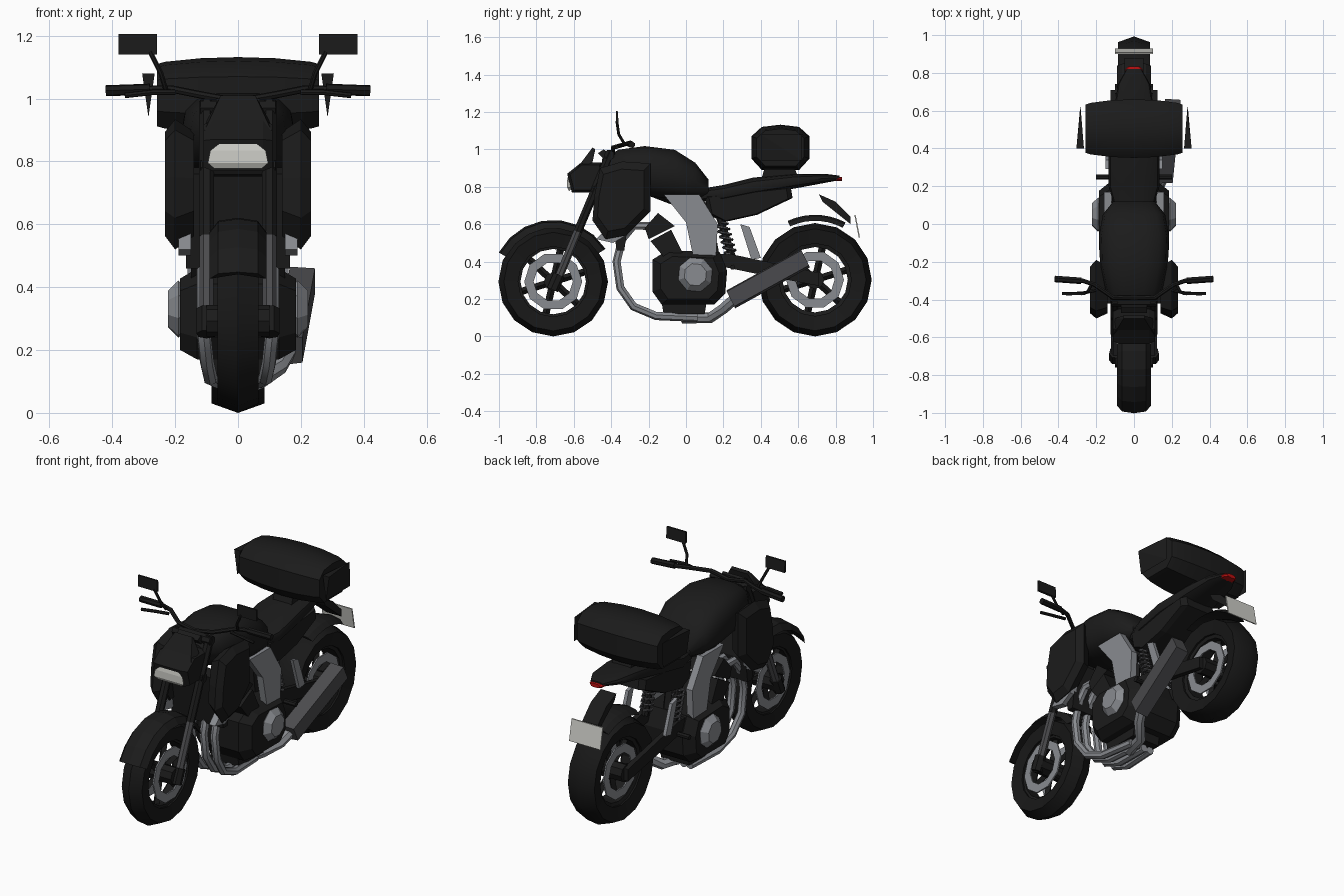
import bpy
import bmesh
from math import sin, cos, pi, radians, copysign
from mathutils import Vector

default_cube = bpy.data.objects.get("Cube")
if default_cube:
    bpy.data.objects.remove(default_cube, do_unlink=True)


def material(name, red, green, blue):
    mat = bpy.data.materials.new(name)
    mat.use_nodes = True
    mat.diffuse_color = (red, green, blue, 1)
    shader = mat.node_tree.nodes["Principled BSDF"]
    shader.inputs["Base Color"].default_value = (red, green, blue, 1)
    shader.inputs["Roughness"].default_value = .6
    return mat


BLACK = material("black paint", .011, .011, .011)
RUBBER = material("black rubber", .009, .009, .009)
STEEL = material("dark steel", .07, .07, .075)
SILVER = material("silver metal", .25, .26, .28)
WHITE = material("lamp white", .62, .62, .58)
RED = material("tail lamp red", .5, .005, .005)


def finish(name, bm, mat, mirror=False, smooth=False):
    """Turn a bmesh into an object, optionally with its mirror image in x."""
    if mirror:
        copied = bmesh.ops.duplicate(bm, geom=bm.verts[:] + bm.edges[:] + bm.faces[:])
        for item in copied["geom"]:
            if isinstance(item, bmesh.types.BMVert):
                item.co.x = -item.co.x
    bmesh.ops.recalc_face_normals(bm, faces=bm.faces[:])
    mesh = bpy.data.meshes.new(name)
    bm.to_mesh(mesh)
    bm.free()
    mesh.materials.append(mat)
    obj = bpy.data.objects.new(name, mesh)
    bpy.context.scene.collection.objects.link(obj)
    if smooth:
        bpy.ops.object.select_all(action="DESELECT")
        obj.select_set(True)
        bpy.context.view_layer.objects.active = obj
        bpy.ops.object.shade_smooth_by_angle(angle=radians(40))
    return obj


def loft(name, rings, mat, closed=False, **options):
    """Skin a row of rings with equal point counts."""
    bm = bmesh.new()
    rows = [[bm.verts.new(point) for point in ring] for ring in rings]
    pairs = list(zip(rows, rows[1:]))
    if closed:
        pairs.append((rows[-1], rows[0]))
    else:
        bm.faces.new(rows[0])
        bm.faces.new(rows[-1])
    for a, b in pairs:
        for i in range(len(a)):
            bm.faces.new((a[i - 1], a[i], b[i], b[i - 1]))
    return finish(name, bm, mat, **options)


def prism(name, outline, xs, mat, inset=1, **options):
    """Side outline in (y, z) spanning the x values; the end rings shrink by inset."""
    cy = sum(p[0] for p in outline) / len(outline)
    cz = sum(p[1] for p in outline) / len(outline)
    rings = []
    for i, x in enumerate(xs):
        s = inset if i in (0, len(xs) - 1) else 1
        rings.append([(x, cy + (y - cy) * s, cz + (z - cz) * s) for y, z in outline])
    return loft(name, rings, mat, **options)


def tube(name, path, radius, mat, sides=7, **options):
    points = [Vector(p) for p in path]
    rings = []
    for i, p in enumerate(points):
        along = (points[min(i + 1, len(points) - 1)] - points[max(i - 1, 0)]).normalized()
        helper = Vector((1, 0, 0)) if abs(along.x) < .8 else Vector((0, 0, 1))
        u = along.cross(helper).normalized()
        v = along.cross(u)
        turns = [2 * pi * k / sides for k in range(sides)]
        rings.append([p + radius * (u * cos(t) + v * sin(t)) for t in turns])
    return loft(name, rings, mat, smooth=True, **options)


def hull(name, points, mat, **options):
    bm = bmesh.new()
    for p in points:
        bm.verts.new(p)
    bmesh.ops.convex_hull(bm, input=bm.verts[:])
    return finish(name, bm, mat, **options)


def oval(y, half, low, high, count=14):
    """Rounded cross-section across the bike at depth y."""
    ring = []
    for k in range(count):
        c, s = cos(2 * pi * k / count), sin(2 * pi * k / count)
        c, s = (copysign(abs(v) ** .7, v) for v in (c, s))
        ring.append((half * c, y, (low + high) / 2 + (high - low) / 2 * s))
    return ring


def arc(name, centre, section, start, end, steps, mat, closed=False, **options):
    """Sweep an (x, radius) section about the wheel axle."""
    rings = []
    for k in range(steps if closed else steps + 1):
        t = radians(start + (end - start) * k / steps)
        rings.append([(x, centre[0] + r * cos(t), centre[1] + r * sin(t)) for x, r in section])
    return loft(name, rings, mat, closed=closed, **options)


# Wheels: tyre, rim, brake discs, hub and spokes
def wheel(side, centre, radius, half):
    def ring(part, section, mat, steps=16, **options):
        arc(side + part, centre, section, 0, 360, steps, mat, closed=True, **options)
    tread = [(-half, radius * .9), (0, radius), (half, radius * .9)]
    bead = [(half * .8, radius * .64), (-half * .8, radius * .64)]
    ring("_tyre", tread + bead, RUBBER, smooth=True)
    ring("_rim", [(-half * .7, .2), (half * .7, .2), (half * .6, .175), (-half * .6, .175)], BLACK)
    ring("_disc", [(.055, .155), (.063, .155), (.063, .105), (.055, .105)], SILVER, 10, mirror=True)
    tube(side + "_hub", [(-.1, *centre), (.1, *centre)], .05, BLACK, sides=8)
    for k in range(6):
        t = 2 * pi * k / 6 + .3
        ends = [(0, centre[0] + r * cos(t), centre[1] + r * sin(t)) for r in (.03, .19)]
        tube(side + "_spoke", ends, .019, BLACK, sides=4)


FRONT, REAR = (-.71, .293), (.69, .303)
wheel("front", FRONT, .293, .065)
wheel("rear", REAR, .303, .085)


# Mudguards
def mudguard(name, centre, half, low, high, start, end):
    section = [(-half, low), (-half * .7, high - .01), (0, high), (half * .7, high - .01),
               (half, low), (0, high - .015)]
    arc(name, centre, section, start, end, 7, BLACK)


mudguard("front_mudguard", FRONT, .09, .285, .33, 32, 152)
mudguard("rear_mudguard", REAR, .09, .315, .347, 62, 115)
prism("plate_bracket", [(.71, .76), (.8, .72), (.88, .64), (.88, .6), (.73, .72)], (-.05, .05), BLACK)
prism("number_plate", [(.90, .65), (.907, .65), (.93, .53), (.923, .53)], (-.1, .1), WHITE)

# Front fork and yokes
tube("fork_slider", [(.1, -.7, .27), (.1, -.56, .61)], .023, STEEL, mirror=True)
tube("fork_foot", [(.1, -.715, .25), (.1, -.68, .33)], .033, BLACK, mirror=True)
tube("fork_tube", [(.1, -.58, .56), (.1, -.4, .99)], .024, BLACK, mirror=True)
for name, y, z in (("lower_yoke", -.48, .78), ("upper_yoke", -.41, .97)):
    tube(name, [(-.12, y, z), (.12, y, z)], .028, BLACK)

# Headlamp, cowl and instruments
prism("headlamp_shell", [(-.635, .87), (-.56, .93), (-.45, .93), (-.44, .82), (-.5, .77), (-.61, .77)],
      (-.11, -.08, .08, .11), BLACK, inset=.85)
hull("headlamp_lens", [(s * x, y, z) for s in (-1, 1) for x, y, z in (
    (.05, -.63, .862), (.088, -.635, .835), (.096, -.635, .795), (.075, -.625, .777), (.07, -.6, .8))], WHITE)
hull("cowl", [(s * x, y, z) for s in (-1, 1) for x, y, z in (
    (.11, -.59, .89), (.1, -.5, .93), (.055, -.5, 1.01), (.055, -.485, 1.0))], BLACK)
prism("instruments", [(-.47, .98), (-.44, 1.0), (-.4, .97), (-.43, .94)], (-.07, .07), BLACK)

# Handlebar, levers and mirrors
tube("handlebar", [(0, -.39, .99), (.11, -.39, 1.01), (.21, -.32, 1.03), (.27, -.3, 1.03), (.3, -.3, 1.025)],
     .012, BLACK, mirror=True)
tube("grip", [(.28, -.3, 1.03), (.42, -.29, 1.025)], .018, RUBBER, mirror=True)
tube("lever", [(.2, -.35, 1.02), (.27, -.365, 1.02), (.36, -.37, 1.01)], .009, BLACK, mirror=True)
tube("mirror_stem", [(.23, -.33, 1.03), (.245, -.36, 1.08), (.28, -.37, 1.15)], .008, BLACK, mirror=True)
prism("mirror", [(-.375, 1.14), (-.36, 1.14), (-.365, 1.205), (-.375, 1.205)], (.257, .38), BLACK, mirror=True)

# Fuel tank, seat and tail
loft("fuel_tank", [oval(*row) for row in (
    (-.45, .09, .86, .95), (-.36, .15, .79, 1.0), (-.22, .18, .75, 1.02), (-.06, .185, .73, 1.0),
    (.05, .165, .73, .93), (.12, .11, .74, .84))], BLACK, smooth=True)
loft("seat", [oval(*row) for row in (
    (.08, .1, .72, .79), (.2, .135, .72, .81), (.36, .135, .75, .85), (.58, .11, .79, .87),
    (.74, .085, .82, .87), (.82, .04, .835, .86))], BLACK, smooth=True)
prism("tail_panel", [(.1, .75), (.56, .8), (.57, .74), (.38, .65), (.2, .61), (.12, .65)],
      (-.12, -.09, .09, .12), BLACK, inset=.9)
loft("tail_lamp", [oval(y, w, .83, .853, 8) for y, w in ((.79, .05), (.82, .045), (.835, .03))], RED)


# Luggage box with slanted end plates
def box_ring(x, s):
    corners = [(.155, .06), (.155, -.06), (.1, -.12), (-.1, -.12), (-.155, -.06),
               (-.155, .06), (-.1, .11), (0, .122), (.1, .11)]
    return [(x, .505 + y * s, 1.01 + z * s) for y, z in corners]


loft("luggage_box", [box_ring(x, s) for x, s in (
    (-.258, .82), (-.23, .88), (-.12, .97), (0, 1), (.12, .97), (.23, .88), (.258, .82))], BLACK, smooth=True)
hull("box_end_plate", [(.265, .4, 1.08), (.305, .4, 1.08), (.285, .4, .94), (.285, .62, .94),
                       (.283, .62, 1.08)], BLACK, mirror=True)
prism("box_mount", [(.4, .83), (.6, .85), (.58, .9), (.42, .9)], (-.06, .06), BLACK)

# Radiator and side shrouds
prism("radiator", [(-.42, .76), (-.36, .78), (-.31, .6), (-.33, .46), (-.37, .46)], (-.165, .165), BLACK)
prism("shroud", [(-.46, .9), (-.34, .935), (-.19, .925), (-.19, .67), (-.32, .54), (-.43, .52), (-.5, .62), (-.49, .75)],
      (.14, .2, .232), BLACK, inset=.8, mirror=True)
prism("shroud_trim", [(-.48, .52), (-.4, .6), (-.3, .63), (-.32, .54), (-.39, .5)], (.15, .19), SILVER, mirror=True)

# Frame plates and foot peg brackets
prism("frame_plate", [(-.12, .76), (.07, .76), (.17, .6), (.16, .42), (.04, .42), (0, .61)],
      (.12, .16), SILVER, mirror=True)
prism("peg_bracket", [(.29, .6), (.34, .585), (.4, .42), (.35, .41)], (.13, .15), SILVER, mirror=True)
tube("frame_spine", [(0, -.44, .93), (0, -.2, .8), (0, .1, .68), (0, .14, .42)], .045, BLACK)
tube("foot_peg", [(.12, .25, .37), (.2, .25, .37)], .014, BLACK, mirror=True)

# Engine
prism("crankcase", [(-.18, .41), (-.1, .46), (.18, .45), (.22, .35), (.21, .23), (.15, .17), (-.13, .17), (-.18, .24)],
      (-.185, -.13, .13, .185), BLACK, inset=.78)
prism("cylinders", [(-.19, .51), (-.08, .57), (-.02, .45), (-.09, .39)], (-.15, .15), BLACK)
prism("cylinder_head", [(-.22, .58), (-.15, .66), (-.06, .59), (-.2, .52)], (-.14, .14), BLACK)
prism("sump", [(-.13, .18), (.11, .18), (.1, .12), (-.12, .12)], (-.09, .09), BLACK)
octagon = [(.05 + .095 * cos(k * pi / 4 + .3), .33 + .095 * sin(k * pi / 4 + .3)) for k in range(8)]
prism("engine_cover", octagon, (.15, .19, .222), SILVER, inset=.65, mirror=True)

# Exhaust headers, link pipe and silencer
for x in (.04, .11):
    tube("header_pipe", [(x, -.19, .59), (x, -.28, .59), (x, -.34, .52), (x, -.37, .4), (x, -.35, .26),
                         (x * .9, -.28, .16), (x * .8, -.16, .11), (x * .6, .06, .1)], .023, SILVER, mirror=True)
tube("link_pipe", [(.02, -.02, .1), (.06, .13, .1), (.13, .2, .15), (.17, .28, .22)], .03, SILVER)
across = ((-.04, -.045), (.04, -.035), (.04, .045), (-.04, .05))
loft("silencer", [[(x + a, y - b * .5, z + b) for a, b in across] for x, y, z in (
    (.165, .24, .195), (.205, .64, .415))], STEEL)

# Swingarm and rear shock
prism("swingarm", [(.16, .44), (.24, .44), (.71, .34), (.71, .27), (.4, .33), (.16, .38)], (.095, .125), BLACK, mirror=True)
tube("shock_body", [(.09, .18, .64), (.09, .25, .42)], .02, BLACK, mirror=True)
coil = []
for k in range(49):
    f, t = k / 48, k * pi / 4
    coil.append((.09 + .032 * cos(t), .19 + .05 * f + .03 * sin(t), .61 - .17 * f))
tube("shock_spring", coil, .008, STEEL, sides=5, mirror=True)
